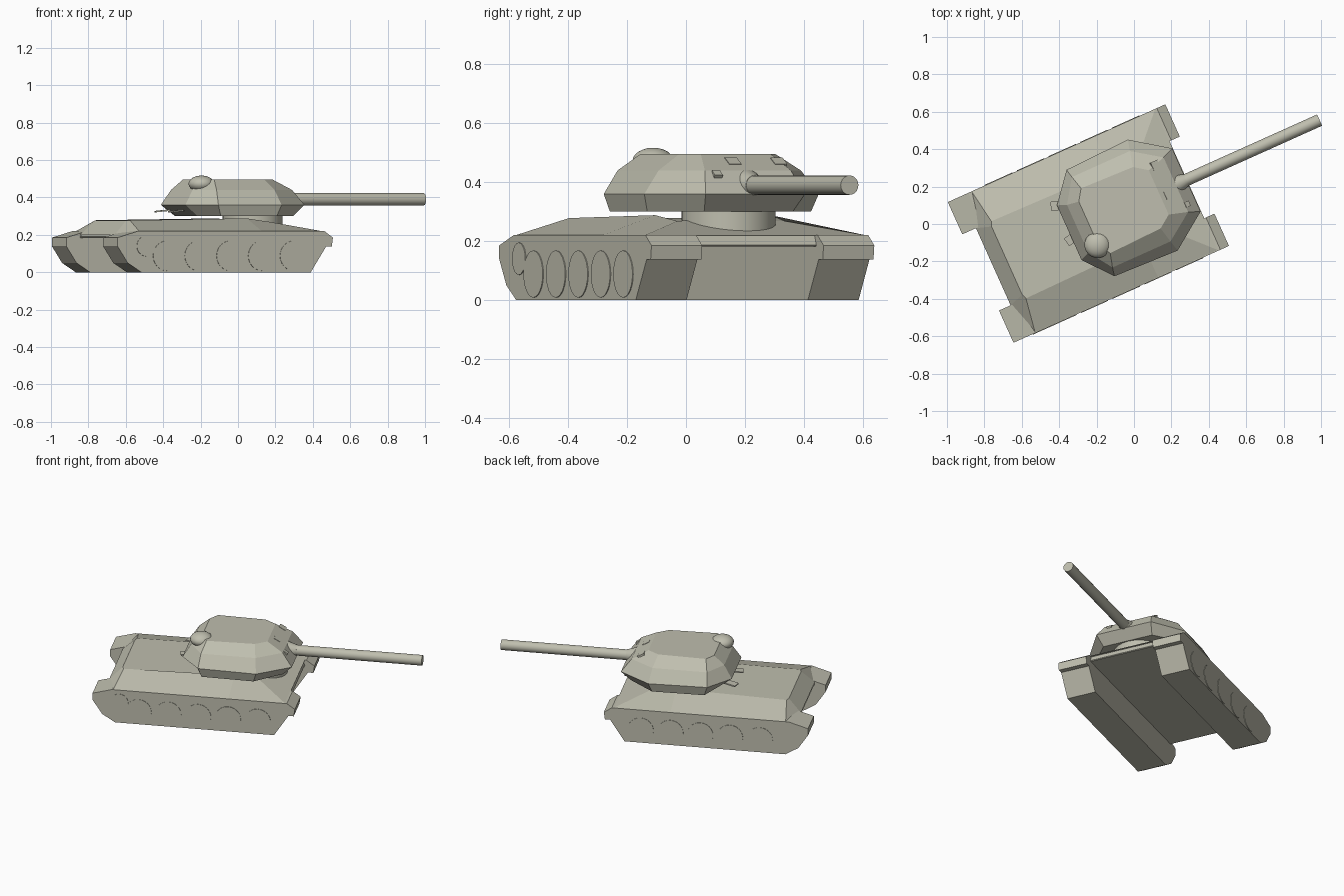
import bpy, bmesh, math
from mathutils import Matrix, Vector

if "Cube" in bpy.data.objects:
    bpy.data.objects.remove(bpy.data.objects["Cube"])

# The tank is modelled along +X, centre line y = 0, then turned into place
ANGLE = math.radians(24.2)
PLACE = Matrix.Rotation(ANGLE, 4, 'Z') @ Matrix.Translation((0, 0.1, 0))

paint = bpy.data.materials.new("olive_grey")
paint.diffuse_color = (0.52, 0.515, 0.425, 1)
paint.use_nodes = True
paint.node_tree.nodes["Principled BSDF"].inputs["Base Color"].default_value = paint.diffuse_color


def finish(name, bm, smooth=False):
    bmesh.ops.recalc_face_normals(bm, faces=bm.faces)
    bmesh.ops.transform(bm, matrix=PLACE, verts=bm.verts)
    mesh = bpy.data.meshes.new(name)
    bm.to_mesh(mesh)
    bm.free()
    mesh.materials.append(paint)
    ob = bpy.data.objects.new(name, mesh)
    bpy.context.collection.objects.link(ob)
    if smooth:
        bpy.context.view_layer.objects.active = ob
        ob.select_set(True)
        bpy.ops.object.shade_smooth_by_angle(angle=math.radians(40))
        ob.select_set(False)
    return ob


def extrude_profile(name, points, y0, y1):
    bm = bmesh.new()
    face = bm.faces.new([bm.verts.new((x, y0, z)) for x, z in points])
    out = bmesh.ops.extrude_face_region(bm, geom=[face])
    verts = [g for g in out["geom"] if isinstance(g, bmesh.types.BMVert)]
    bmesh.ops.translate(bm, vec=(0, y1 - y0, 0), verts=verts)
    bm.faces.new([v for v in face.verts]) if not face.is_valid else None
    finish(name, bm)


def loft(name, rings):
    bm = bmesh.new()
    loops = [[bm.verts.new(p) for p in ring] for ring in rings]
    n = len(loops[0])
    for a, b in zip(loops, loops[1:]):
        for i in range(n):
            j = (i + 1) % n
            bm.faces.new((a[i], a[j], b[j], b[i]))
    bm.faces.new(loops[0])
    bm.faces.new(loops[-1])
    finish(name, bm)


def cylinder(name, start, end, r1, r2, sides):
    bm = bmesh.new()
    a, b = Vector(start), Vector(end)
    turn = (b - a).to_track_quat('Z', 'Y').to_matrix().to_4x4()
    bmesh.ops.create_cone(bm, cap_ends=True, segments=sides, radius1=r1, radius2=r2,
                          depth=(b - a).length,
                          matrix=Matrix.Translation((a + b) / 2) @ turn)
    finish(name, bm, True)


def box(name, centre, size, pitch=0, yaw=0):
    bm = bmesh.new()
    m = (Matrix.Translation(centre) @ Matrix.Rotation(yaw, 4, 'Z')
         @ Matrix.Rotation(pitch, 4, 'Y') @ Matrix.Diagonal((*size, 1)))
    bmesh.ops.create_cube(bm, size=1, matrix=m)
    finish(name, bm)


def mirrored(half):
    return half + [(x, -y, z) for x, y, z in reversed(half)]


# Track housings with front fender lip, and nearly flush road wheels
track = [(0.285, 0), (0.375, 0.138), (0.408, 0.138), (0.415, 0.185), (0.365, 0.22),
         (-0.74, 0.22), (-0.86, 0.185), (-0.86, 0.14), (-0.80, 0.05), (-0.72, 0)]
for side, s, shift in (("left", 1, 0), ("right", -1, 0.012)):
    points = [(x + shift, z) if x < 0 else (x, z) for x, z in track]
    extrude_profile(side + "_track", points, s * 0.226, s * 0.415)
    for i in range(5):
        u = -0.56 + i * 0.186
        cylinder(f"{side}_wheel_{i + 1}", (u, s * 0.41, 0.088), (u, s * 0.418, 0.088),
                 0.08, 0.08, 24)
cylinder("right_idler", (-0.68, -0.41, 0.14), (-0.68, -0.418, 0.14), 0.055, 0.055, 20)

# Shallow hull plate spanning the gap between the tracks
extrude_profile("hull", [(0.35, 0.182), (0.355, 0.186), (0.34, 0.22), (-0.74, 0.22),
                         (-0.78, 0.19), (-0.775, 0.182)], -0.228, 0.228)

# Sloped deck rising to the turret ring
loft("deck", [
    mirrored([(0.355, 0.414, 0.219), (0, 0.414, 0.219), (-0.72, 0.414, 0.219),
              (-0.78, 0.226, 0.2)]),
    mirrored([(0.15, 0.2, 0.268), (0, 0.215, 0.288), (-0.69, 0.226, 0.278),
              (-0.7, 0.2, 0.278)])])

# Turret ring and faceted turret
cylinder("turret_ring", (0.13, 0, 0.22), (0.13, 0, 0.31), 0.16, 0.16, 24)
half_rings = [
    (0.30, [(0.295, 0.165), (0.135, 0.305), (-0.19, 0.298), (-0.255, 0.14)]),
    (0.36, [(0.352, 0.185), (0.155, 0.325), (-0.21, 0.312), (-0.335, 0.16)]),
    (0.44, [(0.29, 0.16), (0.14, 0.265), (-0.20, 0.265), (-0.285, 0.14)]),
    (0.495, [(0.19, 0.13), (0.12, 0.18), (-0.18, 0.19), (-0.22, 0.13)])]
loft("turret", [mirrored([(x, y, z) for x, y in pts]) for z, pts in half_rings])

# Gun with tapered collar
cylinder("gun_barrel", (0.28, 0, 0.39), (1.133, 0, 0.39), 0.033, 0.033, 20)
cylinder("gun_collar", (0.29, 0, 0.39), (0.35, 0, 0.39), 0.052, 0.034, 20)

# Commander cupola: flattened sphere
bm = bmesh.new()
bmesh.ops.create_uvsphere(bm, u_segments=20, v_segments=12, radius=1,
                          matrix=Matrix.Translation((-0.224, -0.122, 0.473))
                          @ Matrix.Diagonal((0.07, 0.07, 0.044, 1)))
finish("cupola", bm, True)

# Vision blocks on the front slope
for i, y in enumerate((0.14, -0.03)):
    box(f"vision_block_{i + 1}", (0.232, y, 0.468), (0.045, 0.045, 0.012), 0.5)
box("sight_block", (0.30, -0.12, 0.425), (0.03, 0.03, 0.018), 0.6)

# Thin rear stowage fins
for i, (y, z, yaw) in enumerate(((0.15, 0.33, -0.3), (-0.03, 0.33, 0.2))):
    box(f"rear_fin_{i + 1}", (-0.31, y, z), (0.12, 0.05, 0.008), -0.1, yaw)
